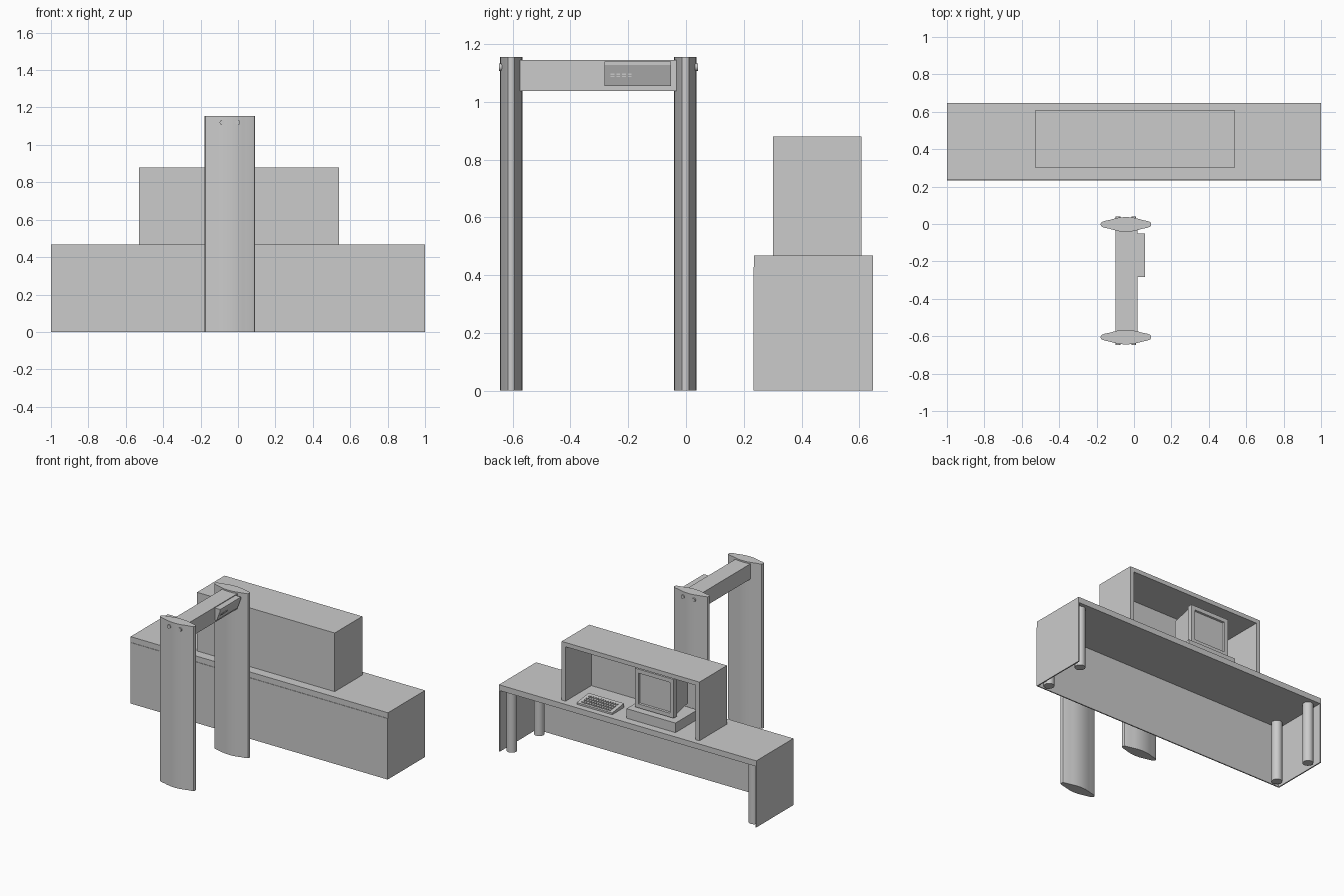
import bpy, bmesh, math
from mathutils import Matrix, Vector

cube = bpy.data.objects.get("Cube")
if cube:
    bpy.data.objects.remove(cube, do_unlink=True)

grey = bpy.data.materials.new("plain grey")
grey.use_nodes = True
grey.diffuse_color = (0.6, 0.6, 0.6, 1)
grey.node_tree.nodes["Principled BSDF"].inputs["Base Color"].default_value = (0.6, 0.6, 0.6, 1)


def finish(name, bm, smooth=False):
    bmesh.ops.recalc_face_normals(bm, faces=bm.faces)
    mesh = bpy.data.meshes.new(name)
    bm.to_mesh(mesh)
    bm.free()
    mesh.materials.append(grey)
    if smooth:
        mesh.polygons.foreach_set("use_smooth", [True] * len(mesh.polygons))
        mesh.set_sharp_from_angle(angle=math.radians(35))
    obj = bpy.data.objects.new(name, mesh)
    bpy.context.collection.objects.link(obj)


def add_box(bm, x, y, z):
    """Add a box given its (low, high) range on each axis."""
    centre = Vector([(a + b) / 2 for a, b in (x, y, z)])
    size = Vector([b - a for a, b in (x, y, z)])
    matrix = Matrix.Translation(centre) @ Matrix.Diagonal(size).to_4x4()
    return bmesh.ops.create_cube(bm, size=1, matrix=matrix)["verts"]


def box(name, x, y, z):
    bm = bmesh.new()
    add_box(bm, x, y, z)
    finish(name, bm)


def prism(name, points, along, smooth=False):
    """Extrude a closed outline of 3D points along a vector."""
    bm = bmesh.new()
    face = bm.faces.new([bm.verts.new(p) for p in points])
    new = bmesh.ops.extrude_face_region(bm, geom=[face], use_keep_orig=True)["geom"]
    moved = [v for v in new if isinstance(v, bmesh.types.BMVert)]
    bmesh.ops.translate(bm, verts=moved, vec=along)
    finish(name, bm, smooth)


def cylinder(name, centre, radius, depth, axis="Z", sides=24):
    bm = bmesh.new()
    turn = Matrix.Rotation(math.pi / 2 if axis == "Y" else 0, 4, "X")
    bmesh.ops.create_cone(bm, cap_ends=True, segments=sides, radius1=radius,
                          radius2=radius, depth=depth,
                          matrix=Matrix.Translation(centre) @ turn)
    finish(name, bm, True)


# Desk: top, thin skirt on three sides, round legs
FRONT, BACK, TOP, UNDER = 0.236, 0.648, 0.468, 0.428
box("desk_top", (-1, 1), (FRONT, BACK), (UNDER, TOP))
box("desk_front_panel", (-1, 1), (FRONT - 0.003, FRONT + 0.005), (0, UNDER))
for side, sx in (("left", 1), ("right", -1)):
    box(f"desk_{side}_panel", sorted((sx, sx * 0.992)), (FRONT, BACK), (0, UNDER))
    for place, y in (("front", 0.285), ("back", 0.59)):
        cylinder(f"desk_{place}_{side}_leg", (sx * 0.94, y, UNDER / 2), 0.034, UNDER)

# Hood on the desk, open at the back
X0, X1, Y0, Y1, HOOD, WALL = -0.53, 0.54, 0.302, 0.608, 0.88, 0.03
box("hood_top", (X0, X1), (Y0, Y1), (HOOD - WALL, HOOD))
box("hood_right_wall", (X0, X0 + WALL), (Y0, Y1), (TOP, HOOD - WALL))
box("hood_left_wall", (X1 - WALL, X1), (Y0, Y1), (TOP, HOOD - WALL))
box("hood_front_wall", (X0 + WALL, X1 - WALL), (Y0, Y0 + 0.02), (TOP, HOOD - WALL))

# Computer case and monitor facing the back
box("computer_case", (-0.335, 0.045), (0.35, 0.595), (TOP, 0.535))
box("monitor_foot", (-0.22, -0.08), (0.4, 0.54), (0.535, 0.56))

bm = bmesh.new()
add_box(bm, (-0.3, 0), (0.53, 0.565), (0.548, 0.82))
bm.normal_update()
screen = max(bm.faces, key=lambda f: f.calc_center_median().y)
bmesh.ops.inset_individual(bm, faces=[screen], thickness=0.04)
bmesh.ops.inset_individual(bm, faces=[screen], thickness=0.004, depth=-0.012)
finish("monitor_bezel", bm)

bm = bmesh.new()
for v in add_box(bm, (-0.29, -0.01), (0.37, 0.53), (0.556, 0.812)):
    if v.co.y < 0.4:
        v.co.x = -0.15 + (v.co.x + 0.15) * 0.88
        v.co.z = 0.66 + (v.co.z - 0.66) * 0.85
finish("monitor_body", bm)

# Sloping keyboard with rows of keys
KX0, KX1, KY0, KY1 = 0.15, 0.425, 0.475, 0.605
prism("keyboard", [(KX0, KY0, TOP), (KX0, KY1, TOP), (KX0, KY1, TOP + 0.012),
                   (KX0, KY0, TOP + 0.03)], (KX1 - KX0, 0, 0))
bm = bmesh.new()
for row in range(4):
    y = KY0 + 0.025 + row * 0.025
    z = TOP + 0.03 - 0.018 * (y - KY0) / (KY1 - KY0)
    for col in range(12):
        x = KX0 + 0.025 + col * 0.019
        add_box(bm, (x, x + 0.014), (y, y + 0.016), (z - 0.005, z + 0.004))
finish("keyboard_keys", bm)

# Walk-through gate: two lens-shaped columns with round lamps
MID, HEIGHT, NEAR, FAR = -0.043, 1.155, -0.605, -0.002
quarter = [(0.135, 0.004), (0.13, 0.012), (0.115, 0.018), (0.09, 0.023),
           (0.065, 0.03), (0.035, 0.037)]
half = quarter + [(0, 0.039)] + [(-x, y) for x, y in reversed(quarter)]
outline = half + [(x, -y) for x, y in reversed(half)]
for place, y, out in (("front", NEAR, -1), ("back", FAR, 1)):
    prism(f"gate_{place}_column", [(MID + px, y + py, 0) for px, py in outline],
          (0, 0, HEIGHT), True)
    for i, dx in enumerate((-0.042, 0.042)):
        cylinder(f"gate_{place}_lamp_{i + 1}", (MID + dx, y + out * 0.036, 1.12),
                 0.013, 0.014, "Y", 16)

# Cross beam and control box with a slanted face
box("gate_beam", (-0.1, 0.018), (NEAR + 0.03, FAR - 0.03), (1.038, 1.145))
PY0, PY1 = -0.283, -0.052
lip, foot = Vector((0.06, PY0, 1.128)), Vector((0.032, PY0, 1.055))
prism("control_box", [(0.018, PY0, 1.14), (0.06, PY0, 1.14), lip, foot,
                      (0.018, PY0, 1.055)], (0, PY1 - PY0, 0))

# Two rows of buttons on the slanted face
bm = bmesh.new()
for t in (0.45, 0.55):
    p = lip.lerp(foot, t)
    for i in range(4):
        y = PY0 + 0.022 + i * 0.02
        add_box(bm, (p.x - 0.006, p.x + 0.003), (y, y + 0.013), (p.z - 0.002, p.z + 0.002))
finish("control_buttons", bm)
